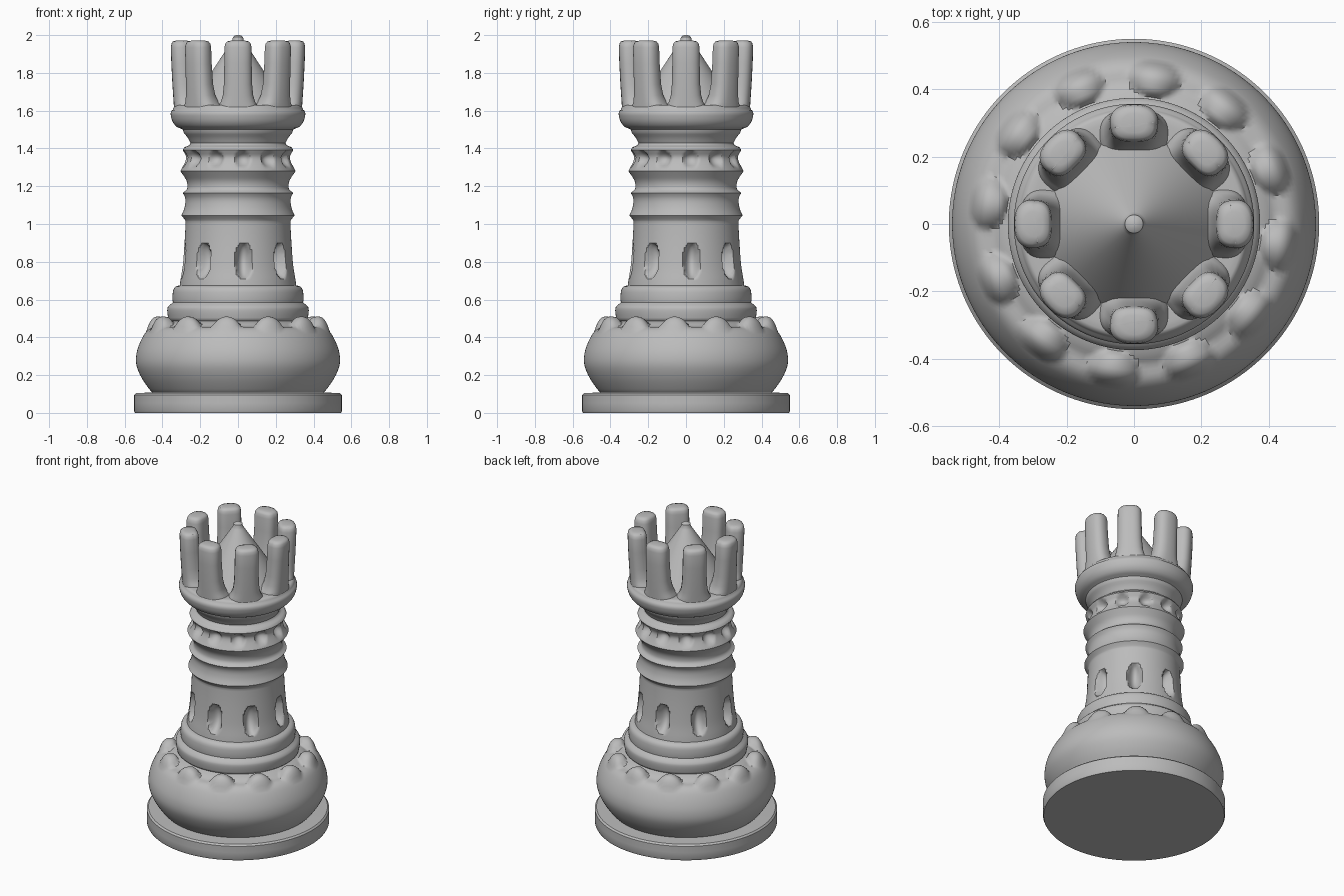
import bpy
import bmesh
from math import sin, cos, pi, tau, radians, atan2
from mathutils import Vector

cube = bpy.data.objects.get("Cube")
if cube:
    bpy.data.objects.remove(cube)

stone = bpy.data.materials.new("stone_grey")
stone.use_nodes = True
GREY = (0.5, 0.5, 0.5, 1)
stone.diffuse_color = GREY
stone.node_tree.nodes["Principled BSDF"].inputs["Base Color"].default_value = GREY


def finish(name, bm, angle):
    """Turn a bmesh into a named, smooth-shaded object."""
    bmesh.ops.recalc_face_normals(bm, faces=bm.faces)
    mesh = bpy.data.meshes.new(name)
    bm.to_mesh(mesh)
    bm.free()
    mesh.materials.append(stone)
    ob = bpy.data.objects.new(name, mesh)
    bpy.context.collection.objects.link(ob)
    bpy.ops.object.select_all(action='DESELECT')
    bpy.context.view_layer.objects.active = ob
    ob.select_set(True)
    bpy.ops.object.shade_smooth_by_angle(angle=radians(angle))
    return ob


def skin(bm, rings):
    """Bridge equal-length closed rings of points and cap both ends."""
    loops = [[bm.verts.new(p) for p in ring] for ring in rings]
    n = len(loops[0])
    for low, high in zip(loops, loops[1:]):
        for i in range(n):
            j = (i + 1) % n
            bm.faces.new((low[i], low[j], high[j], high[i]))
    bm.faces.new(loops[0])
    bm.faces.new(loops[-1])


def smooth_profile(points, step):
    """Catmull-Rom through (radius, height) points; a repeated point is a corner."""
    pts = [Vector(p) for p in points]
    pts = [pts[0]] + pts + [pts[-1]]
    out = [pts[0]]
    for a, b, c, d in zip(pts, pts[1:], pts[2:], pts[3:]):
        length = (c - b).length
        if length == 0:
            continue
        n = max(1, round(length / step))
        for k in range(1, n + 1):
            t = k / n
            out.append(0.5 * (2 * b + (c - a) * t + (2 * a - 5 * b + 4 * c - d) * t**2
                              + (3 * b - a - 3 * c + d) * t**3))
    return out


def bump(u, v, power=1.0):
    """Smooth hill, one at the centre and zero outside the unit ellipse."""
    return max(0.0, 1 - u * u - v * v) ** power


def nearest(angle, count, offset):
    """Signed angle to the nearest of evenly spaced features."""
    pitch = tau / count
    return (angle - radians(offset) + pitch / 2) % pitch - pitch / 2


def lathe(name, points, step=0.012, segments=192, sculpt=None, angle=40):
    bm = bmesh.new()
    rings = []
    for r, z in smooth_profile(points, step):
        ring = []
        for i in range(segments):
            a = tau * i / segments
            rr, zz = sculpt(r, z, a) if sculpt else (r, z)
            ring.append((rr * cos(a), rr * sin(a), zz))
        rings.append(ring)
    skin(bm, rings)
    return finish(name, bm, angle)


# Foot disc
lathe("base_disc", [(.545, 0), (.545, 0), (.55, .01), (.55, .01), (.55, .095), (.55, .095),
                    (.54, .105), (.54, .105), (.4, .11)], step=0.05)


# Bulging cushion with a ring of raised petals on its shoulder
def petals(r, z, a):
    if z < 0.4:
        return r, z
    d = nearest(a, 12, 22) * 0.45
    return r, z + 0.055 * bump(d / 0.08, (r - 0.435) / 0.055, 0.8)


lathe("cushion", [(.44, .10), (.465, .12), (.51, .185), (.537, .25), (.538, .31), (.52, .37),
                  (.49, .425), (.46, .45), (.42, .458), (.39, .475), (.35, .49)], sculpt=petals)

# Stepped collar above the cushion
lathe("collar", [(.34, .47), (.368, .495), (.368, .495), (.374, .53), (.372, .56), (.35, .58),
                 (.345, .585), (.345, .585), (.347, .61), (.343, .65), (.33, .668), (.31, .675),
                 (.28, .68)])


# Tapering shaft with oval niches, two ridges and a dimpled ring
def niches(r, z, a):
    if 0.7 < z < 0.92:
        r -= 0.06 * bump(nearest(a, 8, 6) * 0.29 / 0.045, (z - 0.805) / 0.095, 0.6)
    if 1.29 < z < 1.4:
        r -= 0.03 * bump(nearest(a, 12, 5) * 0.28 / 0.042, (z - 1.343) / 0.045, 0.7)
    return r, z


lathe("shaft", [(.31, .66), (.305, .70), (.293, .78), (.283, .9), (.278, 1.0), (.28, 1.02),
                (.3, 1.045), (.3, 1.045), (.285, 1.08), (.278, 1.12), (.282, 1.145),
                (.293, 1.165), (.293, 1.165), (.27, 1.185), (.268, 1.21), (.275, 1.235),
                (.305, 1.28), (.305, 1.28), (.28, 1.33), (.276, 1.36), (.292, 1.392),
                (.285, 1.405), (.255, 1.42), (.25, 1.44)], sculpt=niches)

# Flared crown bowl and the pointed roof inside it
lathe("crown_bowl", [(.24, 1.41), (.252, 1.43), (.265, 1.455), (.288, 1.485), (.292, 1.5),
                     (.325, 1.515), (.348, 1.545), (.357, 1.585), (.352, 1.6), (.345, 1.605),
                     (.335, 1.625), (.31, 1.63), (.24, 1.63)])
lathe("pointed_roof", [(.275, 1.6), (.275, 1.6), (.03, 1.972), (.03, 1.972), (.027, 1.99),
                       (.014, 1.999), (.002, 2.0)], step=0.02)


# Eight rounded battlements with flared feet
def battlement(index, count=8, sides=40):
    turn = tau * index / count
    levels = [(1.58, 1.55), (1.62, 1.45), (1.645, 1.22), (1.68, 1.08), (1.74, 1.0), (1.85, .97),
              (1.935, .96), (1.955, .9), (1.966, .78), (1.971, .5), (1.972, .1)]
    rings = []
    for z, s in levels:
        outer = 0.338 + 0.02 * min(1, (z - 1.6) / 0.3)
        depth = 0.058 * s
        centre = outer - (depth if s > 1 else 0.058)
        ring = []
        for k in range(sides):
            t = tau * k / sides
            c, w = cos(t), sin(t)
            u = abs(c) ** 0.65 * (1 if c > 0 else -1)
            v = abs(w) ** 0.65 * (1 if w > 0 else -1)
            side = 0.074 * s * v * (1 + 0.06 * u)
            out = centre + depth * u - 0.012 * v * v * (u > 0)
            ring.append((out * cos(turn) - side * sin(turn),
                         out * sin(turn) + side * cos(turn), z))
        rings.append(ring)
    bm = bmesh.new()
    skin(bm, rings)
    finish(f"battlement_{index + 1}", bm, 50)


for i in range(8):
    battlement(i)
